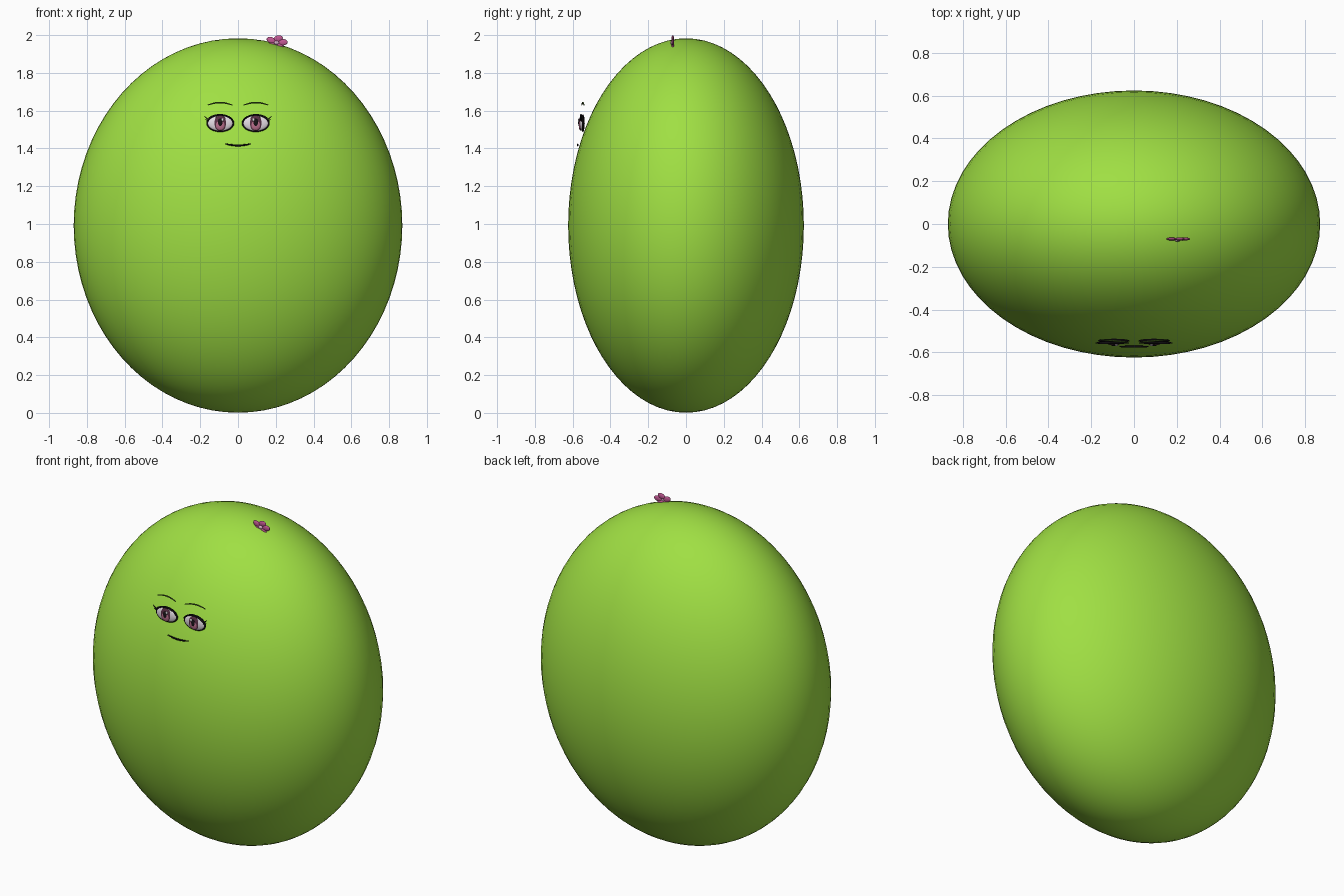
import bpy
import math

cube = bpy.data.objects.get("Cube")
if cube:
    bpy.data.objects.remove(cube, do_unlink=True)


def material(name, r, g, b):
    m = bpy.data.materials.new(name)
    m.use_nodes = True
    m.diffuse_color = (r, g, b, 1)
    bsdf = m.node_tree.nodes["Principled BSDF"]
    bsdf.inputs["Base Color"].default_value = (r, g, b, 1)
    bsdf.inputs["Roughness"].default_value = 0.7
    return m


green = material("lime green", 0.35, 0.74, 0.056)
olive = material("brow olive", 0.06, 0.13, 0.015)
black = material("lash black", 0.008, 0.006, 0.008)
white = material("eye white", 0.78, 0.72, 0.78)
plum = material("iris plum", 0.10, 0.03, 0.06)
rose = material("iris rose", 0.50, 0.16, 0.27)
pink = material("petal pink", 0.55, 0.10, 0.30)
pale = material("flower centre pale pink", 0.75, 0.45, 0.62)


def ellipsoid(name, centre, radii, mat, tilt=0.0, segments=24, rings=12):
    bpy.ops.mesh.primitive_uv_sphere_add(segments=segments, ring_count=rings, location=centre)
    ob = bpy.context.object
    ob.name = name
    ob.scale = radii
    ob.rotation_euler = (0, tilt, 0)
    bpy.ops.object.shade_smooth()
    ob.data.materials.append(mat)
    return ob


def stroke(name, points, width, mat):
    """Thin tapered line; each point is x, y, z and relative thickness."""
    cu = bpy.data.curves.new(name, "CURVE")
    cu.dimensions = "3D"
    cu.bevel_depth = width
    cu.bevel_resolution = 2
    cu.use_fill_caps = True
    sp = cu.splines.new("POLY")
    sp.points.add(len(points) - 1)
    for p, (x, y, z, r) in zip(sp.points, points):
        p.co = (x, y, z, 1)
        p.radius = r
    ob = bpy.data.objects.new(name, cu)
    bpy.context.collection.objects.link(ob)
    cu.materials.append(mat)
    return ob


# Body
ellipsoid("body", (0, 0, 0.992), (0.87, 0.624, 0.991), green, segments=64, rings=40)

# Eyes, lashes and brows
for side, s in (("left", 1), ("right", -1)):
    ex, ez = 0.094 * s, 1.534

    def layer(part, dx, dz, y, rx, ry, rz, mat):
        ellipsoid(f"{side}_{part}", (ex + dx * s, y, ez + dz), (rx, ry, rz), mat)

    layer("eye_outline", 0, 0, -0.546, 0.074, 0.010, 0.047, black)
    layer("eye_white", 0, -0.001, -0.549, 0.066, 0.013, 0.040, white)
    layer("iris_rim", 0, 0, -0.556, 0.034, 0.010, 0.041, plum)
    layer("iris", 0, -0.008, -0.559, 0.026, 0.009, 0.030, rose)
    layer("pupil", 0, 0.002, -0.562, 0.013, 0.009, 0.022, black)
    layer("eye_glint", -0.012, 0.018, -0.566, 0.007, 0.005, 0.008, white)

    # Upper lid line sweeping into an outer lash
    lid = []
    for i in range(13):
        a = math.radians(165 - 140 * i / 12)
        lid.append((ex + s * 0.071 * math.cos(a), -0.556, ez + 0.044 * math.sin(a), 0.6 + 0.5 * i / 12))
    lid.append((ex + s * 0.087, -0.556, ez + 0.038, 0.2))
    stroke(f"{side}_upper_lash", lid, 0.005, black)
    stroke(f"{side}_lower_lash", [(ex + s * 0.062, -0.554, ez + 0.012, 1),
                                  (ex + s * 0.082, -0.554, ez + 0.020, 0.2)], 0.004, black)

    brow = []
    for i in range(11):
        t = i / 10
        arch = math.sin(math.pi * (0.12 + 0.76 * t))
        brow.append((s * (0.03 + 0.13 * t), -0.54 - 0.012 * (1 - t), 1.622 + 0.021 * arch, 0.3 + 0.7 * arch))
    stroke(f"{side}_eyebrow", brow, 0.0042, olive)

# Mouth
mouth = []
for i in range(15):
    t = i / 7 - 1
    mouth.append((0.068 * t, -0.573, 1.416 + 0.009 * t * t, 1 - 0.5 * t * t))
stroke("mouth", mouth, 0.005, black)

# Flower tucked into the top
fx, fy, fz = 0.204, -0.07, 1.961
for i in range(5):
    a = math.radians(3 + 72 * i)
    ellipsoid(f"flower_petal_{i + 1}",
              (fx + 0.034 * math.cos(a), fy, fz + 0.022 * math.sin(a)),
              (0.025, 0.007, 0.0165), pink, tilt=-0.4 * math.sin(2 * a), segments=16, rings=10)
ellipsoid("flower_centre", (fx, fy - 0.005, fz - 0.001), (0.013, 0.008, 0.010), pale, segments=16, rings=10)
